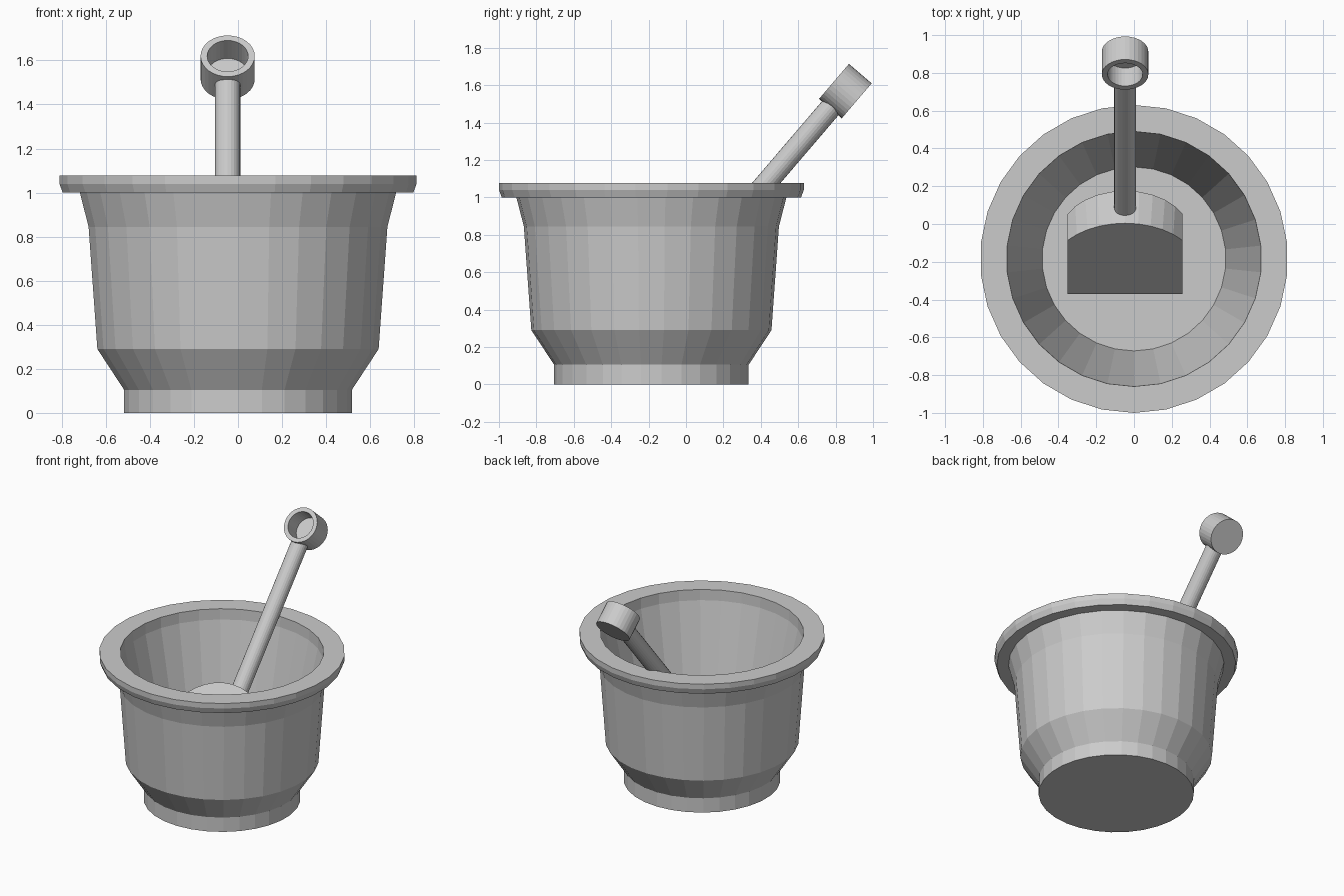
import bpy, bmesh
from math import sin, cos, pi, sqrt, asin
from mathutils import Vector, Matrix

if "Cube" in bpy.data.objects:
    bpy.data.objects.remove(bpy.data.objects["Cube"])

H = Vector((0, 0.65, 0.76)).normalized()    # along the pestle handle
A = Vector((0, -0.76, 0.65)).normalized()   # out of the pestle's front face
X = Vector((1, 0, 0))


def finish(name, bm):
    bmesh.ops.remove_doubles(bm, verts=bm.verts, dist=1e-5)
    bmesh.ops.recalc_face_normals(bm, faces=bm.faces)
    me = bpy.data.meshes.new(name)
    bm.to_mesh(me)
    bm.free()
    ob = bpy.data.objects.new(name, me)
    bpy.context.collection.objects.link(ob)
    return ob


def frame(x, y, z, origin):
    m = Matrix((x, y, z)).transposed().to_4x4()
    m.translation = origin
    return m


def lathe(name, profile, sides, matrix, closed=False):
    """Revolve (radius, height) points; open profiles get capped ends."""
    bm = bmesh.new()
    rings = []
    for r, h in profile:
        rings.append([bm.verts.new(matrix @ Vector((r * sin(2 * pi * i / sides),
                      -r * cos(2 * pi * i / sides), h))) for i in range(sides)])
    pairs = list(zip(rings, rings[1:]))
    if closed:
        pairs.append((rings[-1], rings[0]))
    else:
        bm.faces.new(rings[0])
        bm.faces.new(rings[-1])
    for a, b in pairs:
        for i in range(sides):
            j = (i + 1) % sides
            bm.faces.new((a[i], a[j], b[j], b[i]))
    return finish(name, bm)


# Mortar bowl: foot, flared body, rim, straight tapering inside, flat floor
lathe("mortar", [(0.52, 0), (0.52, 0.105), (0.642, 0.29), (0.682, 0.845),
                 (0.722, 1.0), (0.80, 1.0), (0.815, 1.04), (0.815, 1.077),
                 (0.675, 1.077), (0.672, 1.0), (0.487, 0.15)],
      30, Matrix.Translation((0, -0.185, 0)))

# Pestle handle
base = Vector((-0.047, 0.09, 0.68))
cup_mid = Vector((-0.047, 0.852, 1.568))
reach = (cup_mid - base).length
lathe("pestle_handle", [(0.058, -0.05), (0.058, reach - 0.1)], 24,
      frame(X, -A, H, base))

# Hollow cup at the end of the handle, opening to the front
lathe("handle_cup", [(0.123, -0.08), (0.123, 0.08), (0.093, 0.08), (0.093, -0.045)],
      32, frame(X, H, A, cup_mid))

# Pestle head: thick block with an arched top
bm = bmesh.new()
half_w, length, steps = 0.305, 0.577, 10
loops = []
for depth, drop in ((-0.113, 0.19), (0.113, 0.14)):
    R = (half_w ** 2 + drop ** 2) / (2 * drop)
    t = asin(half_w / R)
    pts = [(R * sin(t * (2 * i / steps - 1)), R * cos(t * (2 * i / steps - 1)) - R)
           for i in range(steps + 1)]
    pts += [(half_w, -length), (-half_w, -length)]
    loops.append([bm.verts.new(base + X * u + H * v + A * depth) for u, v in pts])
back, front = loops
bm.faces.new(back)
bm.faces.new(front)
for i in range(len(back)):
    j = (i + 1) % len(back)
    bm.faces.new((back[i], back[j], front[j], front[i]))
finish("pestle_head", bm)
